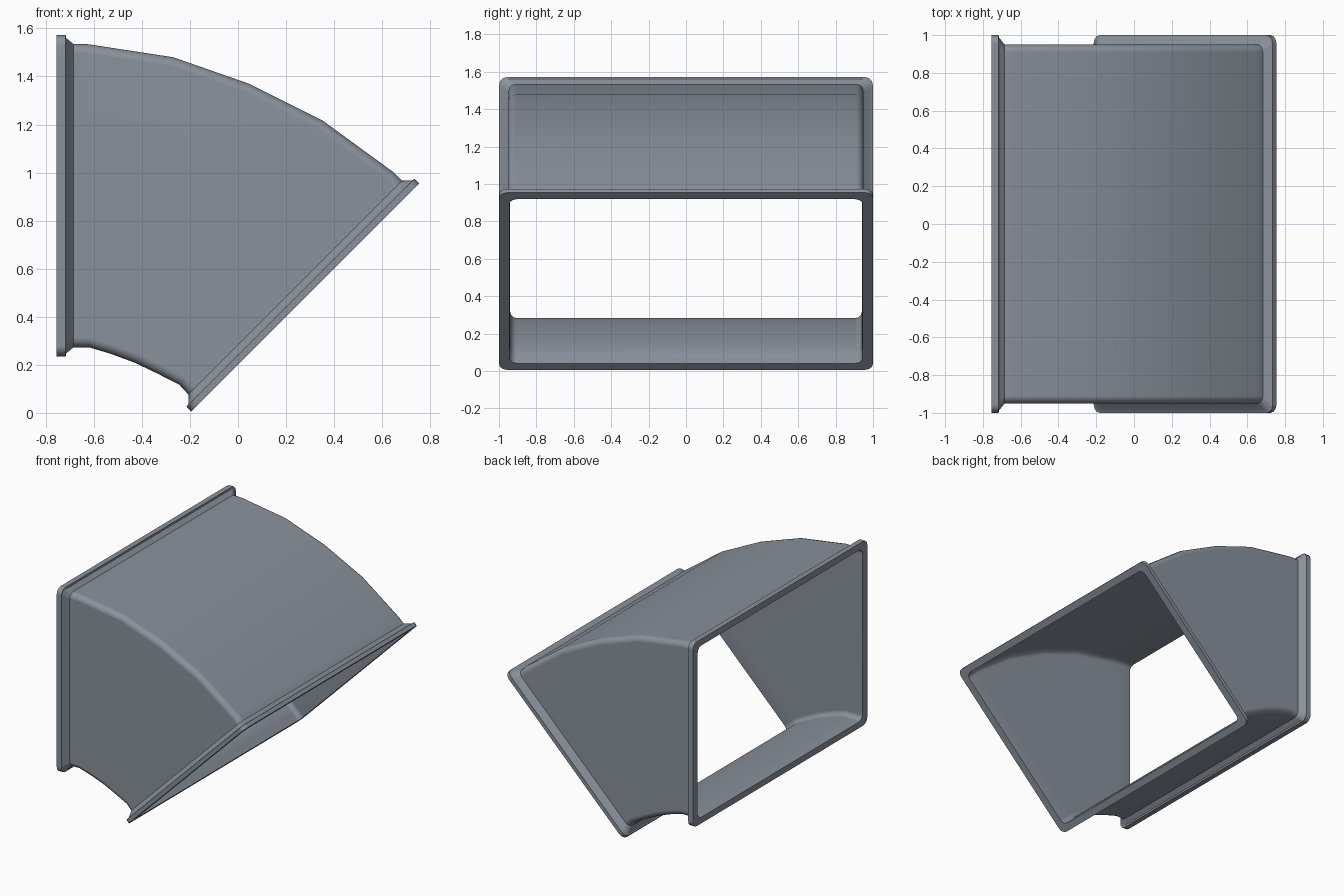
import bpy, bmesh, math
from mathutils import Vector

if "Cube" in bpy.data.objects:
    bpy.data.objects.remove(bpy.data.objects["Cube"])

SEG = 3      # segments per rounded corner
WALL = 0.01  # sheet thickness


def ring(outer, inner, half, rad, inset=0.0):
    """Rounded rectangle spanning two (x, z) points and +-half in y."""
    o, i = Vector((outer[0], 0, outer[1])), Vector((inner[0], 0, inner[1]))
    mid, up = (o + i) / 2, (o - i).normalized()
    h, w = (o - i).length / 2 - inset, half - inset
    pts = []
    for k, (sy, su) in enumerate([(1, 1), (-1, 1), (-1, -1), (1, -1)]):
        for s in range(SEG + 1):
            a = math.radians(90 * k + 90 * s / SEG)
            y = sy * (w - rad) + rad * math.cos(a)
            u = su * (h - rad) + rad * math.sin(a)
            pts.append(mid + Vector((0, y, 0)) + up * u)
    return pts


# body stations: outer-bend point, inner-bend point
body = [((-.685, 1.535), (-.685, .273)),
        ((-.63, 1.535), (-.62, .273)),
        ((-.27, 1.48), (-.53, .246)),
        ((.045, 1.37), (-.43, .209)),
        ((.35, 1.218), (-.34, .166)),
        ((.645, 1.003), (-.245, .118)),
        ((.682, .966), (-.207, .077))]


def end_point(radial, axial):
    """Points of the slanted end, moved inwards radially and back along the duct."""
    c = math.sqrt(.5)
    r, a = radial * c, axial * c
    return (.754 - r - a, .954 - r + a), (-.194 + r - a, .006 + r + a)


# outer skin with both flanges, then back along the inner skin
rings = [ring((-.755, 1.572), (-.755, .235), 1, .045),
         ring((-.717, 1.572), (-.717, .235), 1, .045),
         ring((-.715, 1.56), (-.715, .247), .988, .045)]
rings += [ring(o, i, .95, .04) for o, i in body]
rings += [ring(*end_point(.012, .03), .988, .045),
          ring(*end_point(0, .028), 1, .045),
          ring(*end_point(0, 0), 1, .045),
          ring(*end_point(.05, 0), .945, .04)]
rings += [ring(o, i, .95, .035, WALL) for o, i in reversed(body)]
rings += [ring((-.755, 1.525), (-.755, .28), .945, .04)]

bm = bmesh.new()
loops = [[bm.verts.new(p) for p in r] for r in rings]
n = len(loops[0])
for a, b in zip(loops, loops[1:] + loops[:1]):
    for j in range(n):
        k = (j + 1) % n
        bm.faces.new((a[j], a[k], b[k], b[j]))
bmesh.ops.recalc_face_normals(bm, faces=bm.faces)
mesh = bpy.data.meshes.new("duct_elbow")
bm.to_mesh(mesh)
bm.free()

# slate-grey sheet metal
metal = bpy.data.materials.new("slate_metal")
metal.diffuse_color = (.25, .285, .33, 1)
metal.use_nodes = True
metal.node_tree.nodes["Principled BSDF"].inputs["Base Color"].default_value = metal.diffuse_color
mesh.materials.append(metal)

duct = bpy.data.objects.new("duct_elbow", mesh)
bpy.context.collection.objects.link(duct)
bpy.context.view_layer.objects.active = duct
duct.select_set(True)
bpy.ops.object.shade_smooth_by_angle(angle=math.radians(32))

# keep the large flat sides evenly shaded
flat = duct.modifiers.new("flat_sides", 'WEIGHTED_NORMAL')
flat.keep_sharp = True
